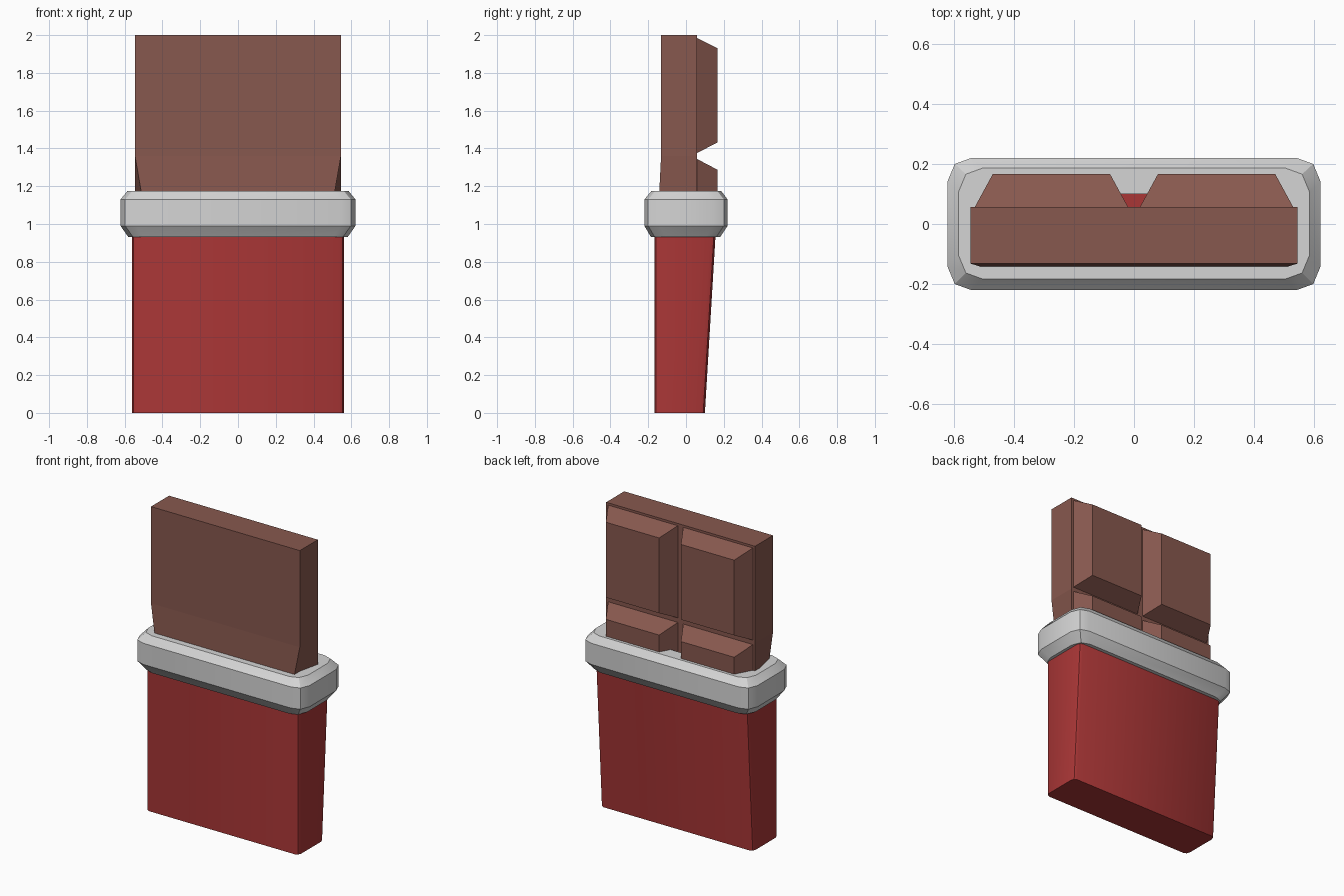
import bpy, bmesh

if "Cube" in bpy.data.objects:
    bpy.data.objects.remove(bpy.data.objects["Cube"])


def material(name, color):
    m = bpy.data.materials.new(name)
    m.diffuse_color = (*color, 1)
    m.use_nodes = True
    m.node_tree.nodes["Principled BSDF"].inputs["Base Color"].default_value = m.diffuse_color
    return m


BROWN = material("milk chocolate", (0.245, 0.098, 0.077))
RED = material("red wrapper", (0.40, 0.037, 0.037))
SILVER = material("silver foil", (0.66, 0.66, 0.66))


def rounded(x, y0, y1, z, corner):
    """Rectangle with three-point corners; corner = (cx, cy, mx, my) insets."""
    cx, cy, mx, my = corner
    quad = [(x - cx, 0), (x - mx, my), (x, cy)]
    right = [(px, y0 + d) for px, d in quad] + [(px, y1 - d) for px, d in reversed(quad)]
    left = [(-px, py) for px, py in reversed(right)]
    return [(px, py, z) for px, py in right + left]


def loft(name, rings, mat, cap_start=True, cap_end=True, closed=False, smooth=None):
    """Skin a list of equal-length rings."""
    bm = bmesh.new()
    rows = [[bm.verts.new(p) for p in r] for r in rings]
    pairs = list(zip(rows, rows[1:]))
    if closed:
        pairs.append((rows[-1], rows[0]))
    n = len(rows[0])
    for a, b in pairs:
        for i in range(n):
            j = (i + 1) % n
            bm.faces.new((a[i], a[j], b[j], b[i]))
    if not closed:
        if cap_start:
            bm.faces.new(rows[0])
        if cap_end:
            bm.faces.new(rows[-1])
    bmesh.ops.recalc_face_normals(bm, faces=bm.faces)
    me = bpy.data.meshes.new(name)
    bm.to_mesh(me)
    bm.free()
    me.materials.append(mat)
    ob = bpy.data.objects.new(name, me)
    bpy.context.collection.objects.link(ob)
    if smooth:
        bpy.ops.object.select_all(action='DESELECT')
        ob.select_set(True)
        bpy.context.view_layer.objects.active = ob
        bpy.ops.object.shade_smooth_by_angle(angle=smooth)
    return ob


# chocolate slab, its front edges narrowing towards the wrapper
def slab_ring(z, front_x, front_y):
    return [(-front_x, front_y, z), (front_x, front_y, z), (0.545, 0.057, z), (-0.545, 0.057, z)]


loft("chocolate_slab", [slab_ring(1.10, 0.50, -0.145),
                        slab_ring(1.36, 0.545, -0.132),
                        slab_ring(2.0, 0.545, -0.132)], BROWN)


# raised chocolate squares on the back: base rectangle to smaller outer rectangle
def rect(x0, x1, z0, z1, y):
    return [(x0, y, z0), (x1, y, z0), (x1, y, z1), (x0, y, z1)]


for side, s in (("right", 1), ("left", -1)):
    for row, base, outer in (("upper", (1.375, 1.985), (1.432, 1.93)),
                             ("lower", (1.10, 1.345), (1.10, 1.287))):
        loft(f"{row}_{side}_square",
             [rect(0.02 * s, 0.53 * s, *base, 0.057),
              rect(0.08 * s, 0.47 * s, *outer, 0.167)], BROWN)

# wrapper sleeve, back wall leaning outwards, open top hidden in the foil collar
CORNER = (0.025, 0.03, 0.008, 0.009)
loft("wrapper", [rounded(0.56, -0.168, 0.10, 0, CORNER),
                 rounded(0.56, -0.168, 0.16, 1.0, CORNER)],
     RED, cap_end=False, smooth=0.7)

# foil collar: bevelled band with a hole through the middle
BIG = (0.08, 0.08, 0.025, 0.02)
loft("foil_collar", [rounded(0.50, -0.12, 0.10, 0.93, BIG),
                     rounded(0.58, -0.185, 0.18, 0.93, BIG),
                     rounded(0.622, -0.22, 0.22, 0.99, BIG),
                     rounded(0.622, -0.22, 0.22, 1.13, BIG),
                     rounded(0.585, -0.183, 0.186, 1.175, BIG),
                     rounded(0.50, -0.12, 0.10, 1.175, BIG)],
     SILVER, closed=True, smooth=0.5)
